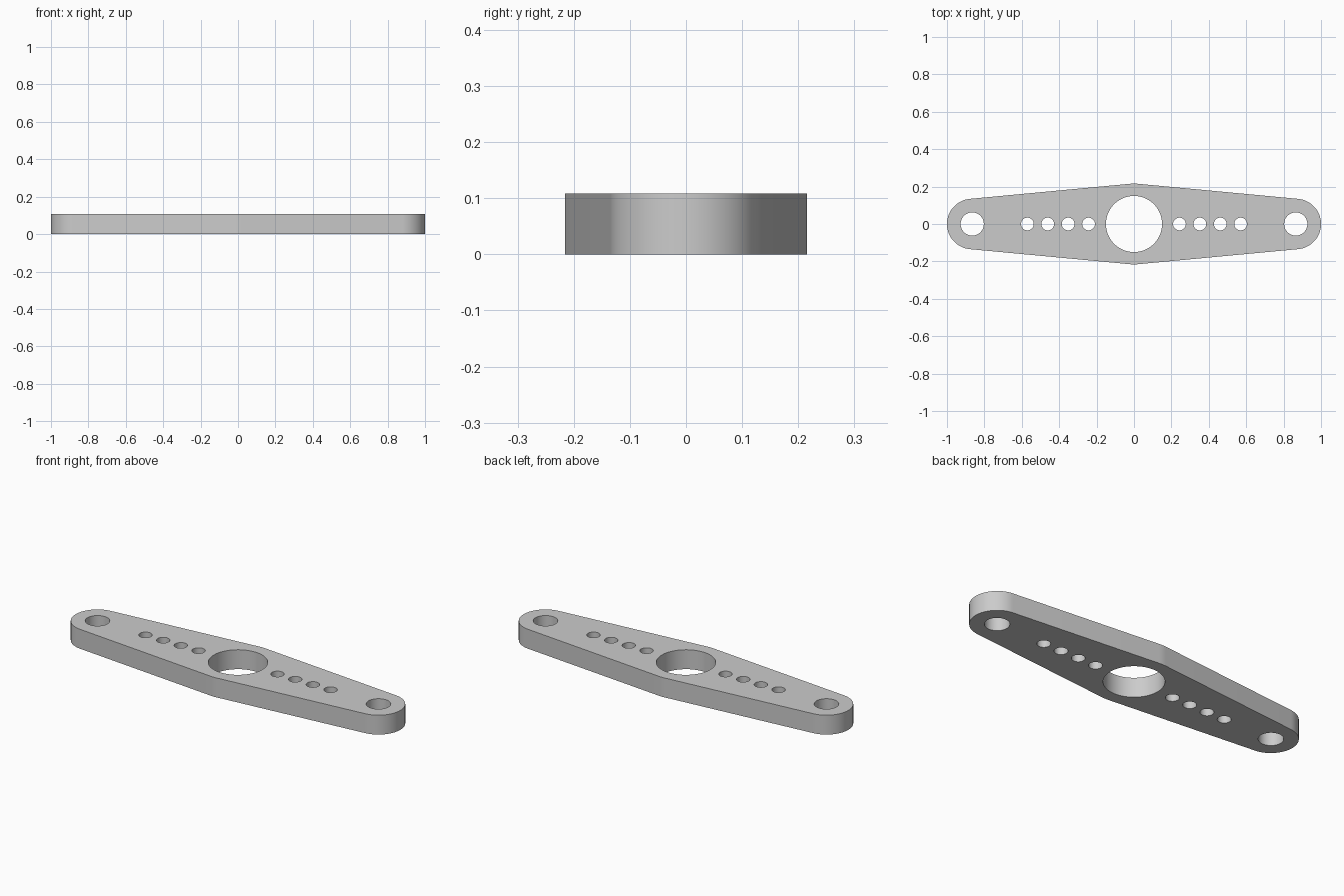
import bpy
import bmesh
from math import acos, cos, sin, pi, tau, radians

cube = bpy.data.objects.get("Cube")
if cube:
    bpy.data.objects.remove(cube, do_unlink=True)

THICK = 0.108
END_X, END_R, MID_R = 0.865, 0.135, 0.216


def arc(cx, radius, start, end, steps):
    """Points on an arc centred on the x axis."""
    angles = [start + (end - start) * i / steps for i in range(steps + 1)]
    return [(cx + radius * cos(a), radius * sin(a)) for a in angles]


def add_loop(bm, points):
    verts = [bm.verts.new((x, y, THICK / 2)) for x, y in points]
    for i, v in enumerate(verts):
        bm.edges.new((v, verts[i - 1]))


def add_hole(bm, cx, radius, steps):
    add_loop(bm, arc(cx, radius, 0, tau, steps)[:-1])


bm = bmesh.new()

# Outline: tangent lines joining a middle circle and two end circles
t = acos((MID_R - END_R) / END_X)
add_loop(bm, arc(END_X, END_R, -t, t, 40)
         + arc(0, MID_R, t, pi - t, 6)
         + arc(-END_X, END_R, pi - t, pi + t, 40)
         + arc(0, MID_R, pi + t, tau - t, 6))

# Centre bore, end holes and rows of small holes
add_hole(bm, 0, 0.15, 64)
for side in (-1, 1):
    add_hole(bm, side * END_X, 0.062, 48)
    for i in range(4):
        add_hole(bm, side * (0.243 + 0.109 * i), 0.034, 32)

bmesh.ops.triangle_fill(bm, use_beauty=True, use_dissolve=False,
                        edges=bm.edges[:], normal=(0, 0, 1))
bmesh.ops.recalc_face_normals(bm, faces=bm.faces[:])
mesh = bpy.data.meshes.new("lever_plate")
bm.to_mesh(mesh)
bm.free()

plate = bpy.data.objects.new("lever_plate", mesh)
bpy.context.collection.objects.link(plate)
bpy.ops.object.select_all(action="DESELECT")
plate.select_set(True)
bpy.context.view_layer.objects.active = plate

# Thickness
solid = plate.modifiers.new("thickness", "SOLIDIFY")
solid.thickness = THICK
solid.offset = 0
bpy.ops.object.modifier_apply(modifier=solid.name)
bpy.ops.object.shade_smooth_by_angle(angle=radians(30))

# Plain grey material
grey = bpy.data.materials.new("light grey")
grey.use_nodes = True
colour = (0.6, 0.6, 0.6, 1)
grey.diffuse_color = colour
grey.node_tree.nodes["Principled BSDF"].inputs["Base Color"].default_value = colour
plate.data.materials.append(grey)
